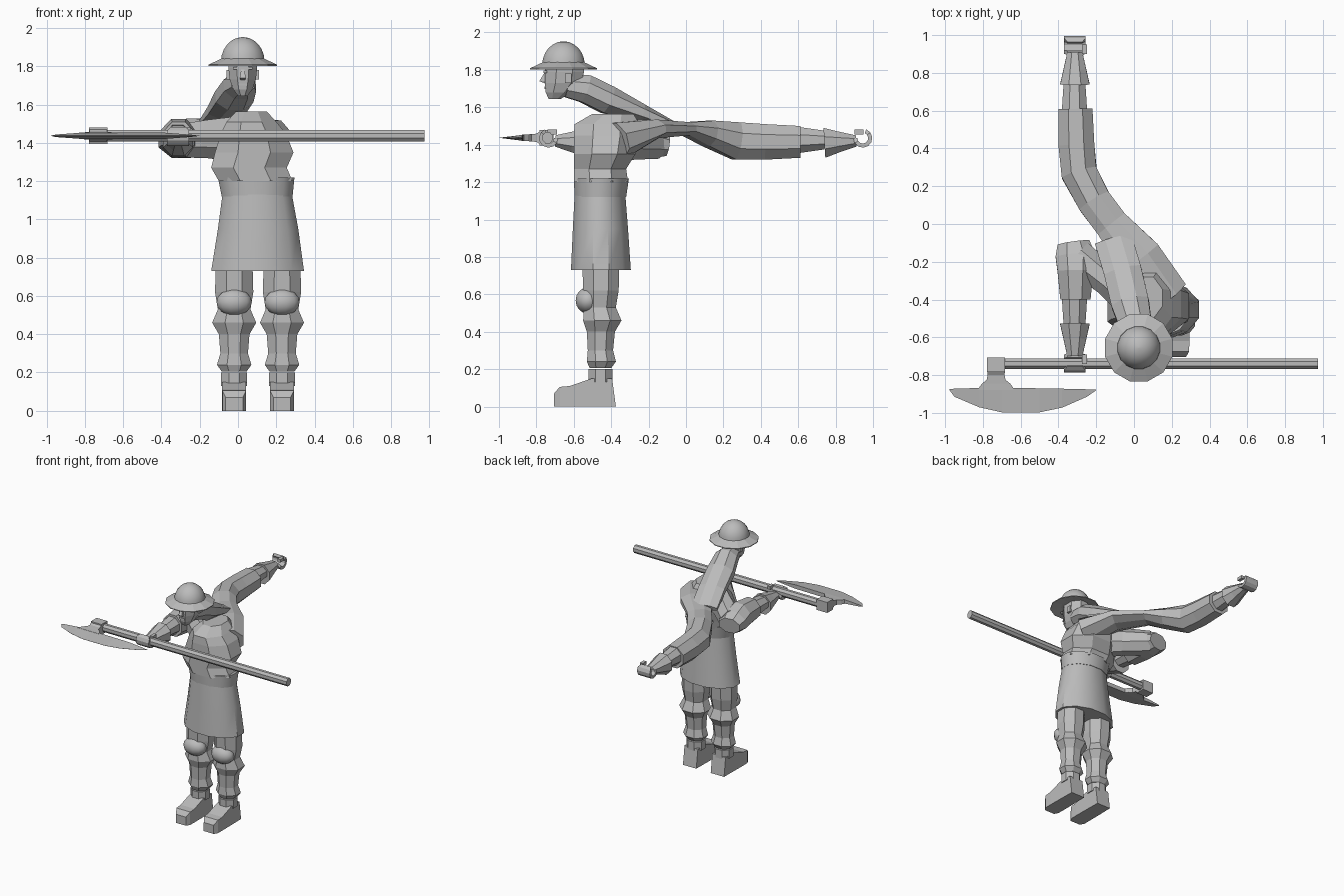
import bpy, bmesh, math
from mathutils import Vector

if "Cube" in bpy.data.objects:
    bpy.data.objects.remove(bpy.data.objects["Cube"])

grey = bpy.data.materials.new("plain grey")
grey.diffuse_color = (0.5, 0.5, 0.5, 1)
grey.use_nodes = True
grey.node_tree.nodes["Principled BSDF"].inputs["Base Color"].default_value = grey.diffuse_color
X, Y, Z = Vector((1, 0, 0)), Vector((0, 1, 0)), Vector((0, 0, 1))


def loft(name, rings, smooth=None):
    """Skin a list of vertex rings and cap both ends."""
    bm = bmesh.new()
    vs = [[bm.verts.new(p) for p in r] for r in rings]
    n = len(vs[0])
    for a, b in zip(vs, vs[1:]):
        for i in range(n):
            j = (i + 1) % n
            bm.faces.new((a[i], a[j], b[j], b[i]))
    bm.faces.new(vs[0])
    bm.faces.new(vs[-1])
    bmesh.ops.recalc_face_normals(bm, faces=bm.faces)
    me = bpy.data.meshes.new(name)
    bm.to_mesh(me)
    bm.free()
    me.materials.append(grey)
    ob = bpy.data.objects.new(name, me)
    bpy.context.collection.objects.link(ob)
    if smooth:
        bpy.context.view_layer.objects.active = ob
        ob.select_set(True)
        bpy.ops.object.shade_smooth_by_angle(angle=math.radians(smooth))
        ob.select_set(False)
    return ob


def ring(c, u, v, n=8):
    """Regular n-gon spanned by u and v whose flats reach their full length."""
    k = 1 / math.cos(math.pi / n)
    return [Vector(c) + k * (u * math.cos(a) + v * math.sin(a))
            for a in (2 * math.pi * (i + .5) / n for i in range(n))]


def rect(c, u, v):
    c = Vector(c)
    return [c + u + v, c - u + v, c - u - v, c + u - v]


def tube(name, path, n=8, smooth=None):
    """Path of (x, y, z, half width, half height)."""
    pts = [Vector(p[:3]) for p in path]
    rings = []
    for i, p in enumerate(path):
        d = (pts[min(i + 1, len(pts) - 1)] - pts[max(i - 1, 0)]).normalized()
        u = d.cross(Z).normalized()
        rings.append(ring(pts[i], u * p[3], u.cross(d) * p[4], n))
    return loft(name, rings, smooth)


def column(name, rows, n=8, smooth=None):
    """Rows of (z, xmin, xmax, ymin, ymax)."""
    return loft(name, [ring(((a + b) / 2, (c + d) / 2, z), X * (b - a) / 2,
                            Y * (d - c) / 2, n) for z, a, b, c, d in rows], smooth)


def box(name, c, sx, sy, sz):
    c = Vector(c)
    return loft(name, [rect(c + Z * s * sz / 2, X * sx / 2, Y * sy / 2) for s in (-1, 1)])


# legs, knee pads and boots
for side, x in (("right", -.02), ("left", .23)):
    rows = [(.80, .095, -.555, -.355), (.62, .1, -.55, -.36), (.53, .085, -.545, -.375),
            (.46, .115, -.55, -.345), (.40, .08, -.53, -.38), (.30, .072, -.525, -.39),
            (.24, .09, -.53, -.375), (.205, .065, -.515, -.40)]
    column(side + "_leg", [(z, x - w, x + w, a, b) for z, w, a, b in rows])
    column(side + "_ankle_cuff", [(z, x - .068, x + .068, -.522, -.392) for z in (.13, .2)])
    loft(side + "_boot", [rect((x, y, h / 2), X * w, Z * h / 2) for y, w, h in
                          ((-.705, .045, .07), (-.675, .062, .105), (-.62, .063, .11),
                           (-.505, .062, .15), (-.395, .06, .15), (-.375, .06, .001))])
    pad = [(math.sin(t) * .07, math.cos(t)) for t in
           (math.pi * (i / 8 - .5) * .97 for i in range(9))]
    loft(side + "_knee_pad", [ring((x, -.525, .567 + h), X * .092 * r, Y * .065 * r, 12)
                              for h, r in pad], 50)

# skirt, belt and torso
column("skirt", [(.73, -.14, .345, -.615, -.295), (.95, -.105, .315, -.605, -.31),
                 (1.14, -.08, .28, -.595, -.325)], 12, 40)
column("belt", [(1.12, -.085, .285, -.595, -.32), (1.22, -.105, .295, -.6, -.305)], 12, 40)
column("torso", [(1.2, -.1, .285, -.6, -.31), (1.27, -.14, .255, -.6, -.32),
                 (1.35, -.12, .29, -.6, -.27), (1.45, -.09, .25, -.6, -.25),
                 (1.51, -.06, .2, -.595, -.25), (1.565, -.01, .15, -.5, -.28)])

# stretched neck and left arm reaching backwards
tube("neck", [(.025, -.64, 1.715, .06, .06), (.01, -.54, 1.7, .085, .075),
              (-.02, -.42, 1.64, .1, .075), (-.06, -.25, 1.57, .1, .05),
              (-.11, -.08, 1.5, .1, .025)])
tube("left_upper_arm", [(.17, -.38, 1.42, .12, .1), (.03, -.18, 1.485, .12, .05),
                        (-.12, .0, 1.485, .09, .035), (-.21, .12, 1.46, .09, .07),
                        (-.29, .27, 1.42, .095, .1), (-.305, .42, 1.415, .095, .095),
                        (-.31, .61, 1.415, .09, .085)])

# right arm, bent at the elbow
tube("right_shoulder", [(.03, -.44, 1.42, .1, .12), (-.14, -.3, 1.42, .08, .1),
                        (-.3, -.17, 1.41, .09, .085)])
tube("right_elbow", [(-.31, -.4, 1.425, .08, .085), (-.31, -.25, 1.425, .095, .1),
                     (-.31, -.17, 1.41, .105, .085), (-.32, -.1, 1.4, .085, .06)])

# forearms, gauntlets and curled hands
for side, y0, s in (("left", .60, 1), ("right", -.39, -1)):
    tube(side + "_forearm", [(-.315, y0 + s * d, 1.425, w, h) for d, w, h in
                             ((0, .067, .07), (.14, .058, .05))])
    tube(side + "_gauntlet", [(-.313, y0 + s * d, z, w, h) for d, w, h, z in
                              ((.14, .078, .08, 1.41), (.22, .06, .055, 1.415),
                               (.31, .04, .03, 1.42))])
    cy = y0 + s * .345
    rings = []
    for i in range(9):
        a = math.radians(180 + i * 31)
        d = Y * s * math.cos(a) + Z * math.sin(a)
        w = .04 if i in (0, 8) else .057
        rings.append(rect(Vector((-.313, cy, 1.435)) + d * .04, X * w, d * .011))
    loft(side + "_hand", rings)
    box(side + "_thumb", (-.262, cy - s * .02, 1.468), .026, .05, .025)

# head with nose, brow, beard and ears
column("head", [(1.645, .0, .05, -.735, -.67), (1.68, -.025, .075, -.75, -.61),
                (1.73, -.043, .093, -.755, -.56), (1.79, -.05, .1, -.755, -.545),
                (1.84, -.05, .1, -.75, -.545)])
loft("nose", [rect((.025, -.745, 1.785), X * .008, Y * .012),
              rect((.025, -.762, 1.74), X * .016, Y * .022),
              rect((.025, -.745, 1.728), X * .012, Y * .01)])
box("brow", (.025, -.752, 1.79), .1, .02, .014)
box("mouth", (.025, -.75, 1.705), .05, .014, .012)
for s in (-1, 1):
    box("ear", (.025 + s * .076, -.63, 1.755), .016, .035, .05)

# round helmet with wide brim
cx, cy = .025, -.655
dome = [(1.825 + .128 * math.sin(t), .114 * math.cos(t)) for t in
        (math.pi / 2 * i / 6 * .985 for i in range(7))]
loft("helmet_dome", [ring((cx, cy, z), X * r, Y * r, 16) for z, r in dome], 50)
loft("helmet_brim", [ring((cx, cy, z), X * r, Y * r, 12) for z, r in
                     ((1.815, .1), (1.803, .178), (1.809, .178), (1.842, .108))])

# long axe: shaft, socket, stem and blade
loft("axe_shaft", [ring((x, -.74, 1.437), Y * .027, Z * .031, 8) for x in (-.76, .975)])
box("axe_socket", (-.73, -.745, 1.437), .095, .075, .085)
loft("axe_stem", [rect((-.73, y, 1.437), X * w, Z * h) for y, w, h in
                  ((-.77, .047, .04), (-.8, .045, .022), (-.825, .05, .02),
                   (-.845, .075, .018), (-.88, .1, .016))])
stations = [(-.978, -.873, -.878), (-.95, -.872, -.915), (-.82, -.868, -.97),
            (-.7, -.866, -.997), (-.5, -.87, -.997), (-.38, -.872, -.972),
            (-.25, -.875, -.915), (-.2, -.876, -.88)]
rings = []
for x, back, edge in stations:
    t = .016 * min(1, (back - edge) / .1)
    rings.append([Vector((x, back, 1.437 + t)), Vector((x, edge, 1.4375)),
                  Vector((x, edge, 1.4365)), Vector((x, back, 1.437 - t))])
loft("axe_blade", rings)
